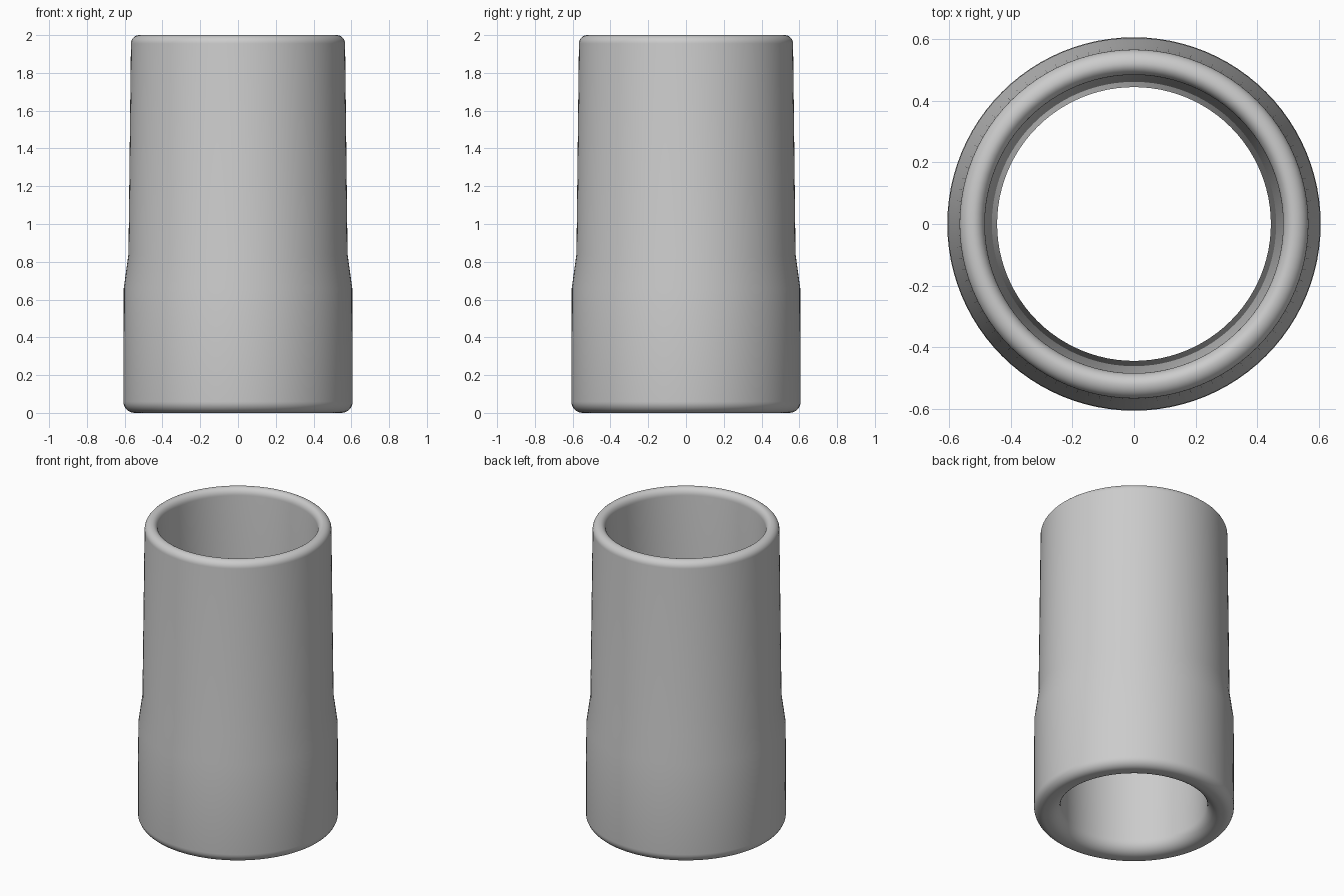
import bpy, bmesh, math

old = bpy.data.objects.get("Cube")
if old:
    bpy.data.objects.remove(old, do_unlink=True)

SEGMENTS = 96


def arc(cx, cz, rx, rz, start, end, steps=8):
    """Points along an elliptical arc, angles in degrees."""
    angles = [math.radians(start + (end - start) * i / steps) for i in range(steps + 1)]
    return [(cx + rx * math.cos(a), cz + rz * math.sin(a)) for a in angles]


# Closed wall section: rounded foot, stepped outside, rounded lip, tapered bore
profile = (
    arc(0.525, 0.08, 0.08, 0.08, 180, 270)
    + arc(0.547, 0.06, 0.06, 0.06, 270, 360)
    + [(0.605, 0.66), (0.58, 0.84)]
    + arc(0.522, 1.955, 0.045, 0.045, 0, 90)
    + arc(0.522, 1.955, 0.037, 0.045, 90, 180)[1:]
)

# Revolve the section into a hollow sleeve
bm = bmesh.new()
rings = []
for s in range(SEGMENTS):
    a = math.tau * s / SEGMENTS
    rings.append([bm.verts.new((r * math.cos(a), r * math.sin(a), z)) for r, z in profile])
count = len(profile)
for s, ring in enumerate(rings):
    following = rings[(s + 1) % SEGMENTS]
    for i in range(count):
        j = (i + 1) % count
        bm.faces.new((ring[i], following[i], following[j], ring[j]))
bmesh.ops.recalc_face_normals(bm, faces=bm.faces)
mesh = bpy.data.meshes.new("sleeve")
bm.to_mesh(mesh)
bm.free()

sleeve = bpy.data.objects.new("sleeve", mesh)
bpy.context.collection.objects.link(sleeve)

# Plain grey finish
grey = bpy.data.materials.new("light grey")
grey.use_nodes = True
color = (0.6, 0.6, 0.6, 1.0)
grey.diffuse_color = color
grey.node_tree.nodes["Principled BSDF"].inputs["Base Color"].default_value = color
mesh.materials.append(grey)

# Smooth shading
bpy.ops.object.select_all(action="DESELECT")
sleeve.select_set(True)
bpy.context.view_layer.objects.active = sleeve
bpy.ops.object.shade_smooth_by_angle(angle=math.radians(30))
